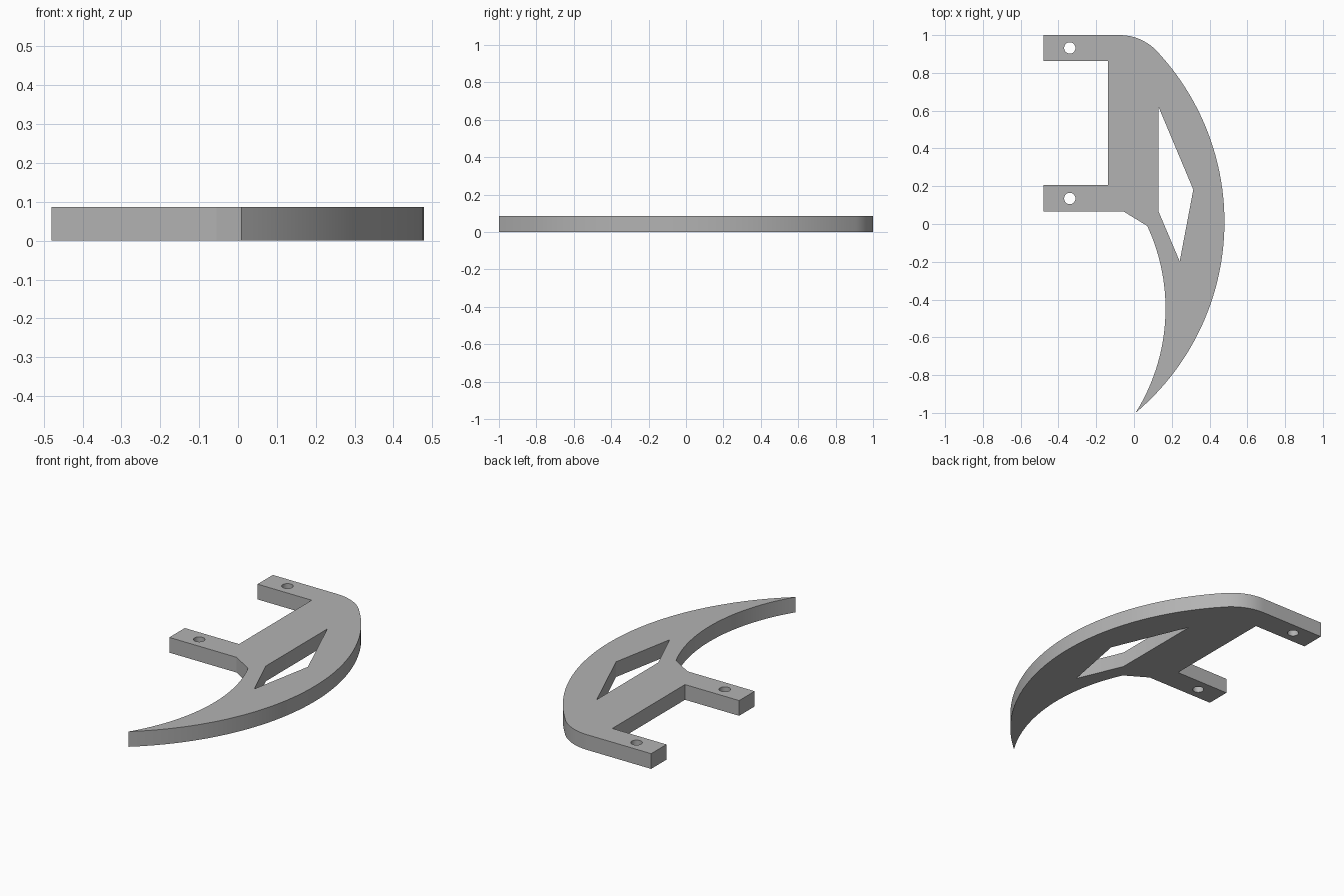
import bpy
import bmesh
import math
from mathutils import Vector

cube = bpy.data.objects.get("Cube")
if cube:
    bpy.data.objects.remove(cube, do_unlink=True)

THICKNESS = 0.087


def arc(a, b, c, steps):
    """Points on the circle from a through b to c."""
    a, b, c = Vector(a), Vector(b), Vector(c)
    u, v = b - a, c - a
    d = 2 * u.cross(v)
    centre = a + Vector((v.y * u.dot(u) - u.y * v.dot(v),
                         u.x * v.dot(v) - v.x * u.dot(u))) / d
    start, end = a - centre, c - centre
    sweep = -start.angle_signed(end)
    t0 = math.atan2(start.y, start.x)
    return [centre + start.length * Vector((math.cos(t0 + sweep * i / steps),
                                            math.sin(t0 + sweep * i / steps)))
            for i in range(steps + 1)]


def circle(x, y, radius, sides=32):
    return [(x + radius * math.cos(math.tau * i / sides),
             y + radius * math.sin(math.tau * i / sides)) for i in range(sides)]


# Outline: curved blade, rounded shoulder, two mounting arms
tip, shoulder, neck = (0.008, -1), (0.135, 0.9), (0.07, -0.01)
outline = arc(tip, (0.479, 0.012), shoulder, 48)
outline += arc(shoulder, (0.038, 0.975), (-0.08, 1), 12)[1:]
outline += [(-0.48, 1), (-0.48, 0.862), (-0.138, 0.862), (-0.138, 0.206),
            (-0.48, 0.206), (-0.48, 0.066), (-0.055, 0.066)]
outline += arc(neck, (0.167, -0.44), tip, 32)[:-1]

# Openings: four-sided window and two bolt holes
window = [(0.13, 0.62), (0.314, 0.182), (0.242, -0.198), (0.13, 0.066)]
loops = [outline, window, circle(-0.34, 0.932, 0.03), circle(-0.34, 0.135, 0.03)]

# Fill the flat shape, then extrude it upward
bm = bmesh.new()
for loop in loops:
    verts = [bm.verts.new((p[0], p[1], 0)) for p in loop]
    for i, v in enumerate(verts):
        bm.edges.new((verts[i - 1], v))
bmesh.ops.triangle_fill(bm, edges=bm.edges[:], use_beauty=True,
                        normal=(0, 0, 1))
result = bmesh.ops.extrude_face_region(bm, geom=bm.faces[:],
                                       use_keep_orig=True)
top = [g for g in result["geom"] if isinstance(g, bmesh.types.BMVert)]
bmesh.ops.translate(bm, verts=top, vec=(0, 0, THICKNESS))
bmesh.ops.recalc_face_normals(bm, faces=bm.faces[:])
bmesh.ops.dissolve_limit(bm, angle_limit=0.001, verts=[], edges=bm.edges[:])

mesh = bpy.data.meshes.new("curved_bracket")
bm.to_mesh(mesh)
bm.free()
bracket = bpy.data.objects.new("curved_bracket", mesh)
bpy.context.collection.objects.link(bracket)

# Plain grey finish
grey = bpy.data.materials.new("plain_grey")
grey.use_nodes = True
colour = (0.45, 0.45, 0.45, 1)
grey.diffuse_color = colour
grey.node_tree.nodes["Principled BSDF"].inputs["Base Color"].default_value = colour
mesh.materials.append(grey)

bpy.context.view_layer.objects.active = bracket
bracket.select_set(True)
bpy.ops.object.shade_smooth_by_angle(angle=math.radians(25))
